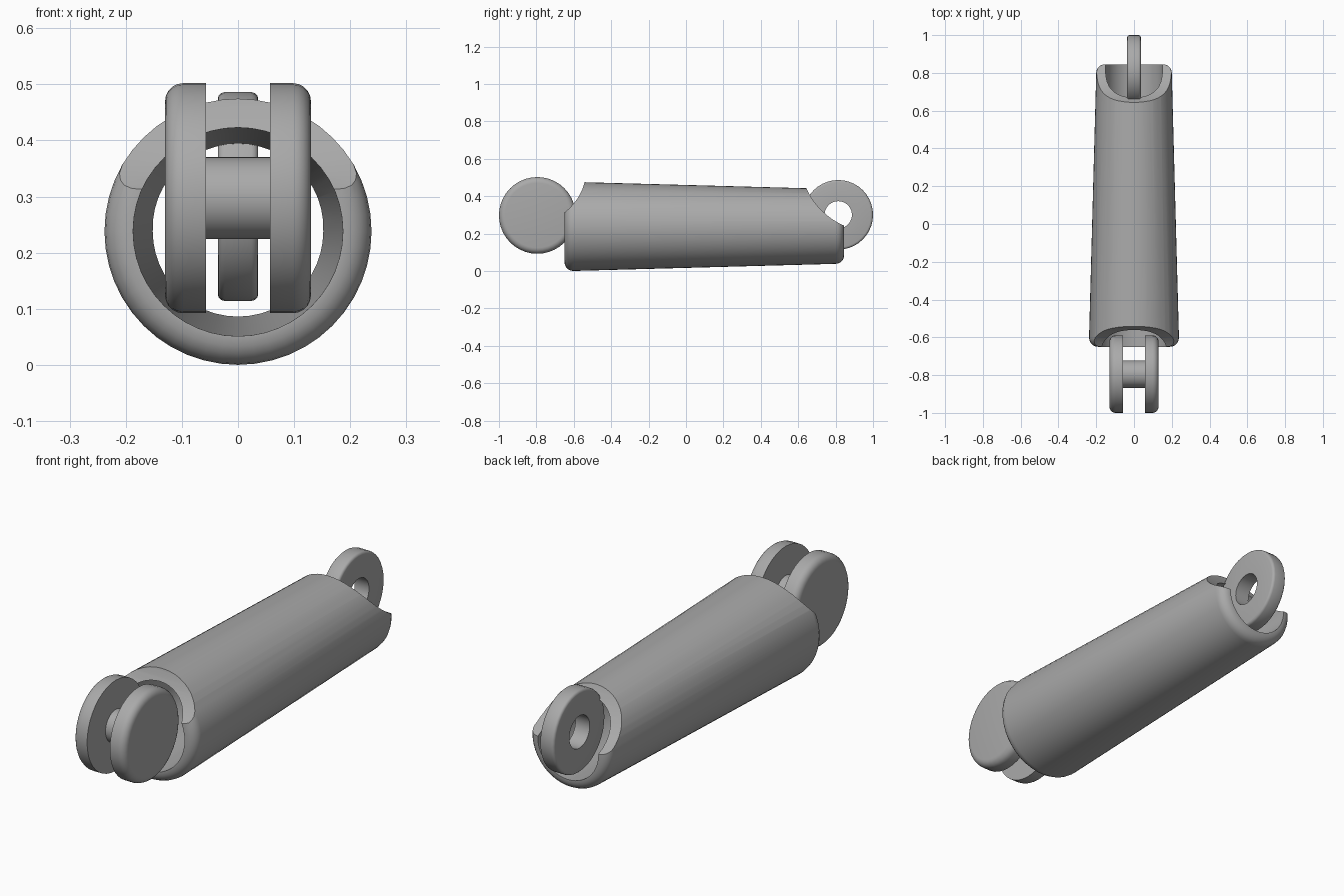
import bpy, bmesh, math
from mathutils import Matrix, Vector

cube = bpy.data.objects.get("Cube")
if cube:
    bpy.data.objects.remove(cube, do_unlink=True)

grey = bpy.data.materials.new("plain grey")
grey.use_nodes = True
GREY = (0.4, 0.4, 0.4, 1)
grey.diffuse_color = GREY
grey.node_tree.nodes["Principled BSDF"].inputs["Base Color"].default_value = GREY


def arc(along, radius, size, start, end, steps=5):
    """Points of a rounded corner as (along axis, radius)."""
    angles = [math.radians(start + (end - start) * i / steps) for i in range(steps + 1)]
    return [(along + size * math.cos(a), radius + size * math.sin(a)) for a in angles]


def lathe(name, profile, axis, centre, sides=40, closed=True):
    """Revolve an (along, radius) profile around the x or y axis."""
    bm = bmesh.new()
    rings = []
    for along, radius in profile:
        ring = []
        for i in range(sides):
            a = 2 * math.pi * i / sides
            u, v = radius * math.cos(a), radius * math.sin(a)
            co = (along, u, v) if axis == "x" else (u, along, v)
            ring.append(bm.verts.new(Vector(co) + Vector(centre)))
        rings.append(ring)
    count = len(rings)
    for k in range(count if closed else count - 1):
        a, b = rings[k], rings[(k + 1) % count]
        for i in range(sides):
            j = (i + 1) % sides
            bm.faces.new((a[i], a[j], b[j], b[i]))
    if not closed:
        bm.faces.new(rings[0])
        bm.faces.new(rings[-1])
    bmesh.ops.recalc_face_normals(bm, faces=bm.faces)
    mesh = bpy.data.meshes.new(name)
    bm.to_mesh(mesh)
    bm.free()
    mesh.materials.append(grey)
    obj = bpy.data.objects.new(name, mesh)
    bpy.context.collection.objects.link(obj)
    return obj


def activate(obj):
    bpy.ops.object.select_all(action="DESELECT")
    obj.select_set(True)
    bpy.context.view_layer.objects.active = obj


def smooth(obj):
    activate(obj)
    bpy.ops.object.shade_smooth_by_angle(angle=math.radians(32))


# Hollow tapered tube with rounded outer rims
tube_profile = (arc(-0.602, 0.190, 0.048, 180, 90) + arc(0.800, 0.155, 0.045, 90, 0)
                + [(0.845, 0.152), (-0.65, 0.187)])
tube = lathe("tube", tube_profile, "y", (0, 0, 0.238), sides=48)

# Scooped clearance at the top of each end
for name, y, z, r in (("front_cutter", -0.83, 0.55, 0.298), ("back_cutter", 1.0, 0.6, 0.39)):
    cutter = lathe(name, [(-0.4, r), (0.4, r)], "x", (0, y, z), sides=64, closed=False)
    cutter.hide_render = True
    cut = tube.modifiers.new("scoop", "BOOLEAN")
    cut.operation = "DIFFERENCE"
    cut.solver = "EXACT"
    cut.object = cutter
    activate(tube)
    bpy.ops.object.modifier_apply(modifier=cut.name)
    bpy.data.objects.remove(cutter, do_unlink=True)
smooth(tube)

# Front clevis: two rounded discs joined by an axle
pivot = (0, -0.795, 0.297)
for side, name in ((1, "left_disc"), (-1, "right_disc")):
    disc_profile = [(0.057, 0.205)] + arc(0.098, 0.173, 0.032, 90, 0)
    disc = lathe(name, [(side * a, r) for a, r in disc_profile], "x", pivot, closed=False)
    smooth(disc)
smooth(lathe("axle", [(-0.06, 0.073), (0.06, 0.073)], "x", pivot, closed=False))

# Back eye: ring with softly rounded outer edges
eye_profile = ([(-0.036, 0.073)] + arc(-0.024, 0.174, 0.012, 180, 90, 3)
               + arc(0.024, 0.174, 0.012, 90, 0, 3) + [(0.036, 0.073)])
smooth(lathe("eye", eye_profile, "x", (0, 0.814, 0.3)))
